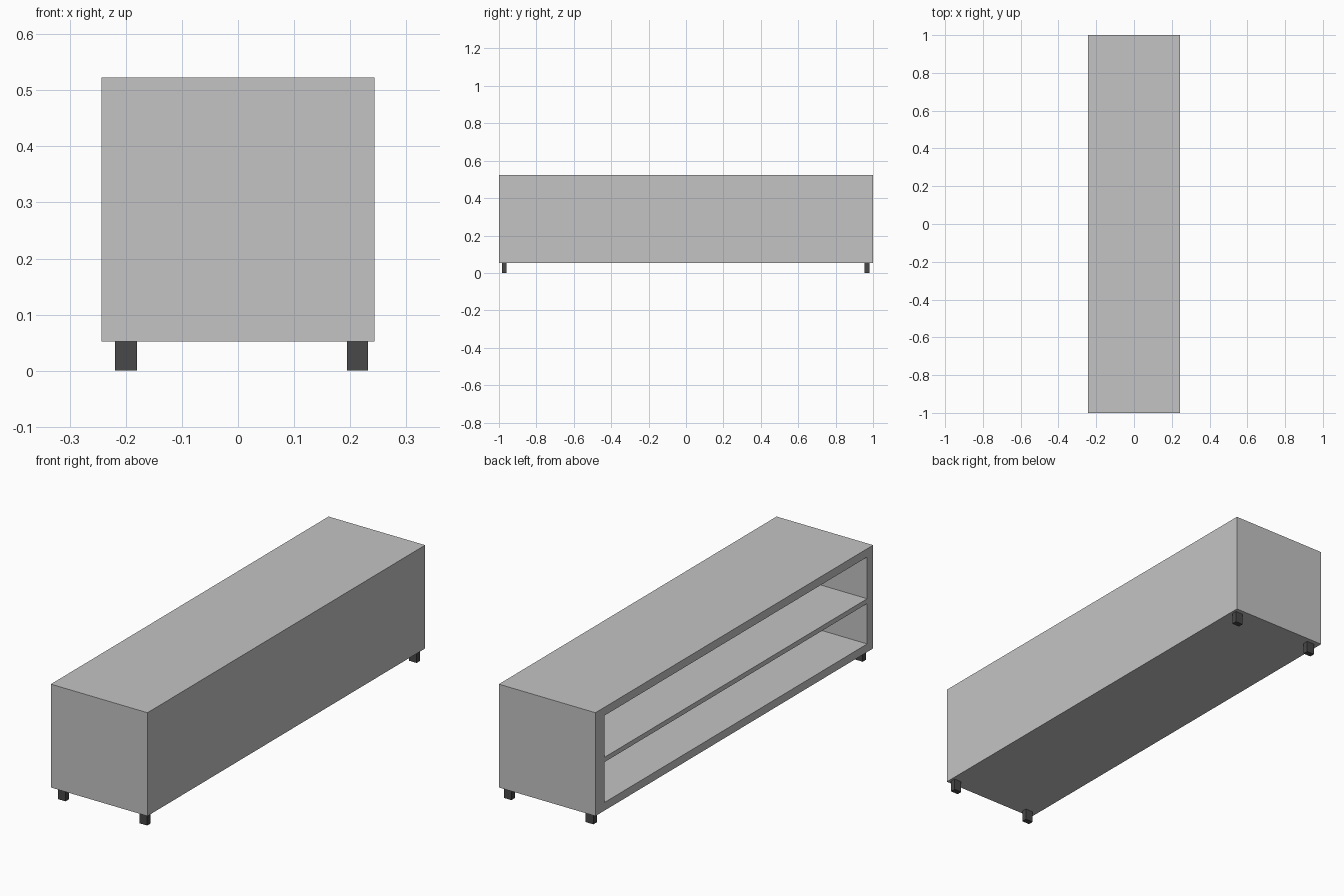
import bpy

if "Cube" in bpy.data.objects:
    bpy.data.objects.remove(bpy.data.objects["Cube"])


def material(name, v):
    m = bpy.data.materials.new(name)
    m.diffuse_color = (v, v, v, 1)
    m.use_nodes = True
    m.node_tree.nodes["Principled BSDF"].inputs["Base Color"].default_value = m.diffuse_color
    return m


body_grey = material("light grey", 0.55)
leg_grey = material("dark grey", 0.065)


def box(name, x, y, z, mat):
    """Box from (min, max) ranges on each axis."""
    bpy.ops.mesh.primitive_cube_add(size=1)
    o = bpy.context.object
    o.name = name
    for v in o.data.vertices:
        v.co = [r[0] if c < 0 else r[1] for c, r in zip(v.co, (x, y, z))]
    o.data.materials.append(mat)
    return o


# Outer size, inner opening and shelf levels
X0, X1 = -0.2435, 0.2435
Z0, Z1 = 0.052, 0.523
IY0, IY1 = -0.957, 0.935
IZ0, IZ1 = 0.089, 0.485
SHELF = (0.273, 0.295)
BACK = 0.213

# Cabinet body: solid block with two open compartments facing -x
cabinet = box("cabinet_body", (X0, X1), (-1, 1), (Z0, Z1), body_grey)
for name, z in (("lower", (IZ0, SHELF[0])), ("upper", (SHELF[1], IZ1))):
    cutter = box(name + "_cutter", (X0 - 0.1, BACK), (IY0, IY1), z, body_grey)
    cutter.hide_render = True
    mod = cabinet.modifiers.new(name + "_compartment", 'BOOLEAN')
    mod.operation = 'DIFFERENCE'
    mod.solver = 'EXACT'
    mod.object = cutter
    bpy.context.view_layer.objects.active = cabinet
    bpy.ops.object.modifier_apply(modifier=mod.name)
    bpy.data.objects.remove(cutter, do_unlink=True)

# Four short block legs
for side, x in (("open_side", (-0.219, -0.18)), ("closed_side", (0.194, 0.232))):
    for end, y in (("front", (-0.985, -0.96)), ("back", (0.955, 0.98))):
        box(f"{end}_{side}_leg", x, y, (0, Z0), leg_grey)
